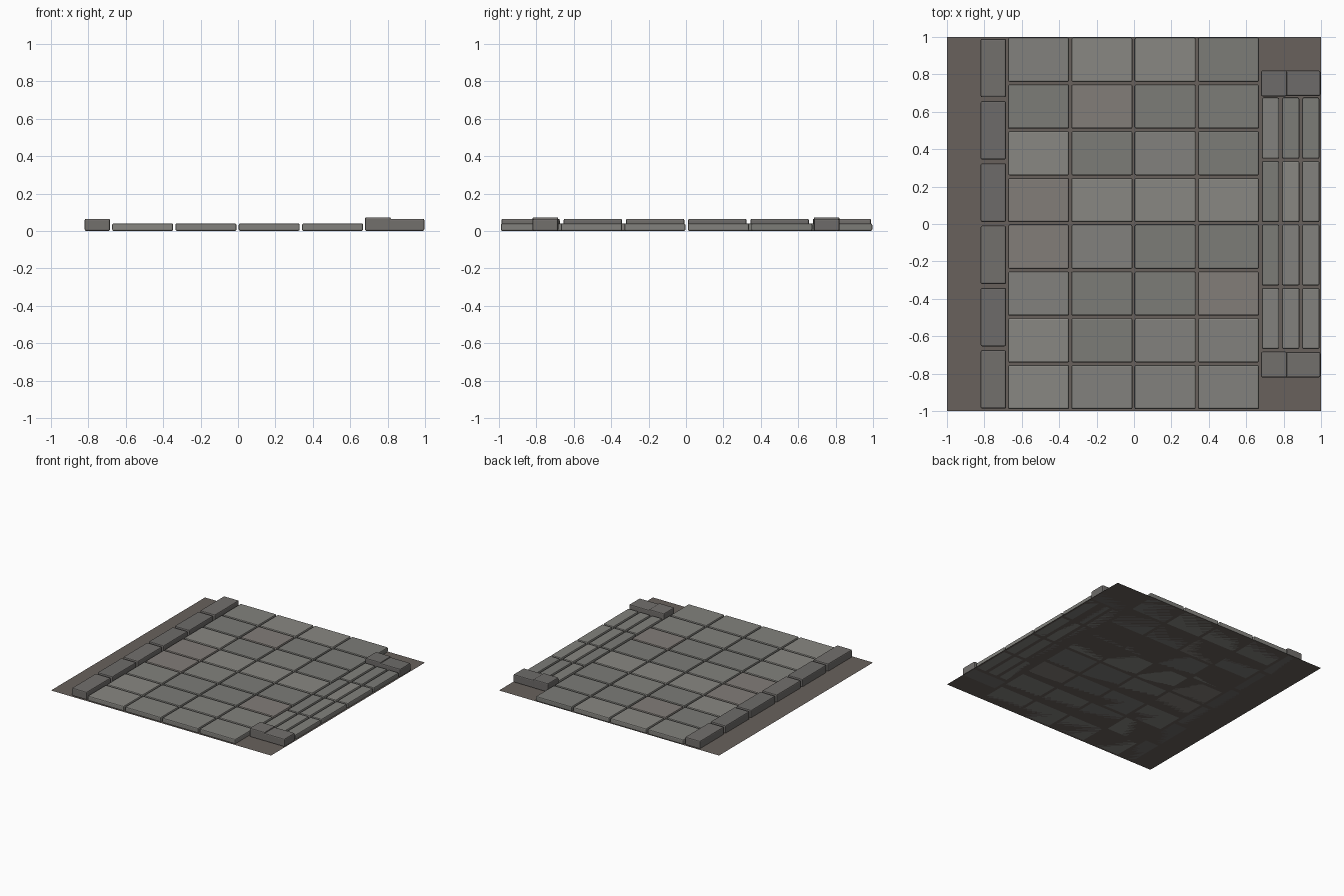
import bpy, bmesh, random

if "Cube" in bpy.data.objects:
    bpy.data.objects.remove(bpy.data.objects["Cube"])

random.seed(4)


def material(name, rgb):
    m = bpy.data.materials.new(name)
    m.diffuse_color = (*rgb, 1)
    m.use_nodes = True
    m.node_tree.nodes["Principled BSDF"].inputs["Base Color"].default_value = m.diffuse_color
    return m


slab_mats = [material("stone_light", (0.25, 0.245, 0.225)),
             material("stone_mid", (0.225, 0.222, 0.205)),
             material("stone_dark", (0.20, 0.20, 0.185)),
             material("stone_warm", (0.225, 0.205, 0.19))]
curb_mats = [material("curb_stone", (0.17, 0.16, 0.152)),
             material("curb_stone_dark", (0.155, 0.148, 0.142))]
soil = material("soil", (0.14, 0.12, 0.107))


def block(name, x, y, w, d, h, mats, bevel=0.008):
    bm = bmesh.new()
    bmesh.ops.create_cube(bm, size=1)
    bmesh.ops.scale(bm, vec=(w, d, h), verts=bm.verts)
    bmesh.ops.translate(bm, vec=(x, y, h / 2), verts=bm.verts)
    me = bpy.data.meshes.new(name)
    bm.to_mesh(me)
    bm.free()
    ob = bpy.data.objects.new(name, me)
    bpy.context.collection.objects.link(ob)
    me.materials.append(random.choice(mats))
    mod = ob.modifiers.new("worn_edges", "BEVEL")
    mod.width = bevel
    mod.segments = 2
    return ob


# soil base sheet
bpy.ops.mesh.primitive_plane_add(size=2)
base = bpy.context.object
base.name = "soil_base"
base.data.materials.append(soil)

# main road slabs
for c in range(4):
    for r in range(8):
        block("road_slab", -0.51 + c * 0.3385, 0.878 - r * 0.25,
              0.326, 0.236, 0.04, slab_mats)

# raised curb along the left
for r in range(6):
    block("left_curb", -0.752, 0.834 - r * 0.333, 0.136, 0.312, 0.065, curb_mats)

# narrow paving strips on the right
for c in range(3):
    for r in range(4):
        block("strip_slab", 0.73 + c * 0.1075, 0.512 - r * 0.339,
              0.093, 0.326, 0.04, slab_mats[:3])

# curbs closing both ends of the strips: long block plus a taller corner block
for s in (-1, 1):
    y = s * 0.752
    block("end_curb", 0.84, y, 0.312, 0.136, 0.065, curb_mats)
    block("corner_block", 0.748, y, 0.138, 0.138, 0.073, curb_mats)
